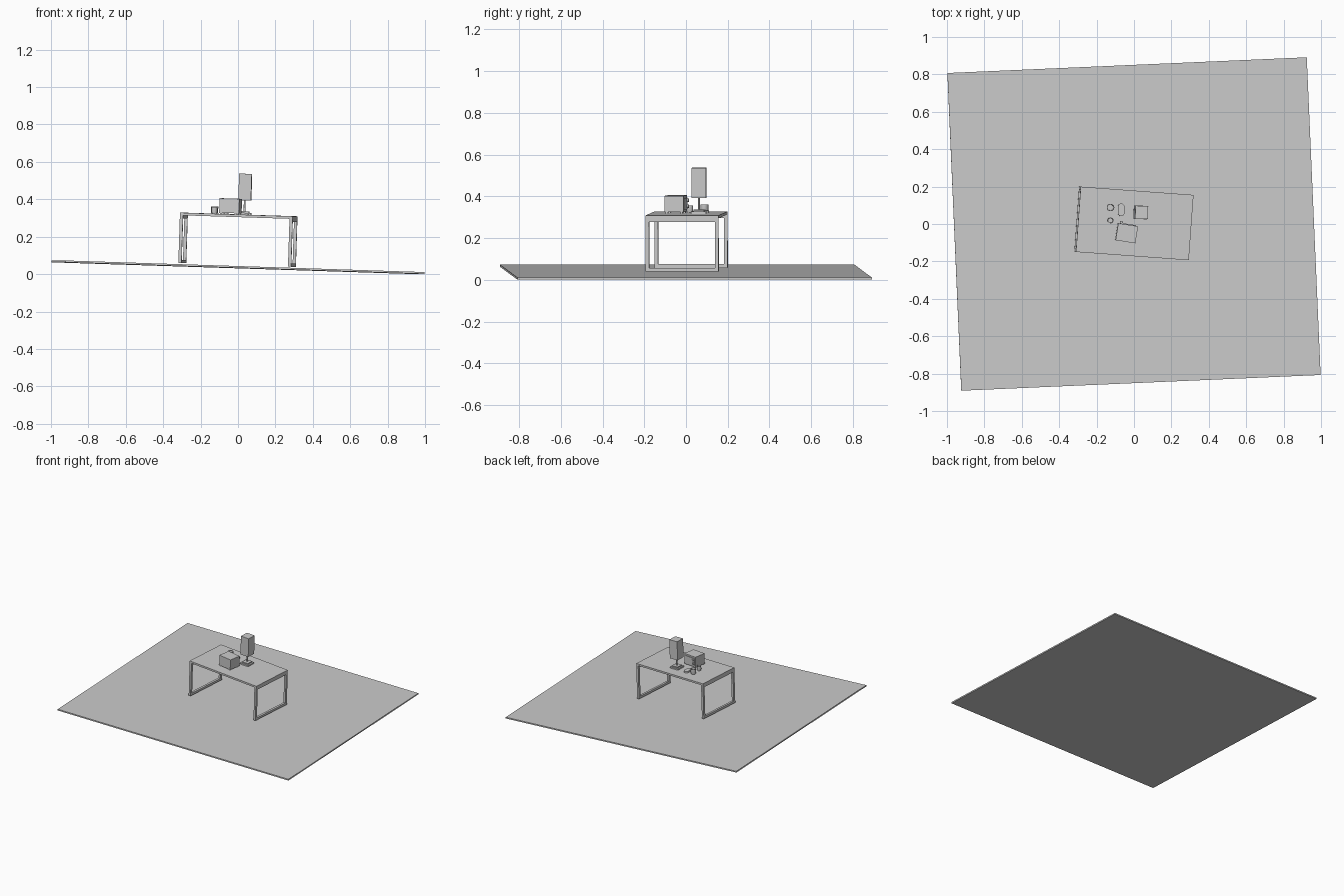
import bpy, bmesh, math
from mathutils import Matrix, Vector

if "Cube" in bpy.data.objects:
    bpy.data.objects.remove(bpy.data.objects["Cube"])

TILT = math.radians(1.85)


def frame(loc, yaw):
    """Tilted, turned local frame: everything leans the same way."""
    return (Matrix.Translation(loc) @ Matrix.Rotation(math.radians(yaw), 4, 'Z')
            @ Matrix.Rotation(TILT, 4, 'Y'))


def finish(name, bm, mat, smooth=False):
    bmesh.ops.recalc_face_normals(bm, faces=bm.faces)
    me = bpy.data.meshes.new(name)
    bm.to_mesh(me)
    bm.free()
    ob = bpy.data.objects.new(name, me)
    bpy.context.collection.objects.link(ob)
    ob.matrix_world = mat
    if smooth:
        bpy.context.view_layer.objects.active = ob
        ob.select_set(True)
        bpy.ops.object.shade_smooth_by_angle()
        ob.select_set(False)
    return ob


def add_box(bm, c, s):
    m = Matrix.Translation(c) @ Matrix.Diagonal((*s, 1))
    bmesh.ops.create_cube(bm, size=1, matrix=m)


def box(name, mat, c, s):
    bm = bmesh.new()
    add_box(bm, c, s)
    return finish(name, bm, mat)


def lathe(name, mat, profile, n=24):
    bm = bmesh.new()
    rings = []
    for r, z in profile:
        rings.append([bm.verts.new((r * math.cos(2 * math.pi * i / n),
                                    r * math.sin(2 * math.pi * i / n), z)) for i in range(n)])
    for a, b in zip(rings, rings[1:]):
        for i in range(n):
            j = (i + 1) % n
            bm.faces.new((a[i], a[j], b[j], b[i]))
    bm.faces.new(rings[0])
    bm.faces.new(rings[-1])
    return finish(name, bm, mat, True)


# Ground slab
G = frame((0, 0, 0.037), 2.5)
box("ground", G, (0, 0, 0), (1.924, 1.70, 0.01))

# Table: origin is the middle of the top surface
T = frame((0.004, 0.003, 0.319), -4.2)
W, D, H, B = 0.605, 0.35, 0.27, 0.017
box("table_top", T, (0, 0, -0.007), (W, D, 0.014))
for side, label in ((-1, "left"), (1, "right")):
    bm = bmesh.new()
    x = side * (W / 2 - B / 2)
    for s in (-1, 1):
        add_box(bm, (x, s * (D / 2 - B / 2), -(H + 0.014) / 2), (B, B, H - 0.014))
    for z in (-H + B / 2, -0.014 - B / 2):
        add_box(bm, (x, 0, z), (B, D - 2 * B, B))
    finish(label + "_leg_frame", bm, T)


def on_table(x, y, yaw):
    """Frame resting on the table at world x, y."""
    ax = T.to_3x3() @ Vector((0, 0, 1))
    o = T.translation
    z = o.z - (ax.x * (x - o.x) + ax.y * (y - o.y)) / ax.z
    return frame((x, y, z), yaw)


# Lamp with square shade
L = on_table(0.034, 0.062, -2)
box("lamp_base", L, (0, 0, 0.005), (0.072, 0.072, 0.010))
box("lamp_base_step", L, (0, 0, 0.014), (0.05, 0.05, 0.008))
lathe("lamp_pole", L, [(0.005, 0.01), (0.005, 0.085)], 12)
box("lamp_shade", L, (0, 0, 0.147), (0.068, 0.07, 0.143))

# Box-shaped appliance, its working side facing the back
K = on_table(-0.041, -0.049, -9)
box("appliance_body", K, (0, 0, 0.045), (0.107, 0.092, 0.078))
box("appliance_panel", K, (0, 0.047, 0.045), (0.085, 0.006, 0.055))
for i, z in enumerate((0.032, 0.06)):
    lathe("appliance_knob_%d" % i,
          K @ Matrix.Translation((-0.036, 0.046, z)) @ Matrix.Rotation(-math.pi / 2, 4, 'X'),
          [(0.008, 0), (0.008, 0.012)], 16)
bm = bmesh.new()
for sx in (-1, 1):
    for sy in (-1, 1):
        add_box(bm, (sx * 0.044, sy * 0.036, 0.003), (0.01, 0.01, 0.006))
finish("appliance_feet", bm, K)


# Cups
def cup(name, x, y, r, h):
    lathe(name, on_table(x, y, 0),
          [(r * 0.85, 0), (r, h * 0.3), (r, h), (r * 0.85, h), (r * 0.8, h * 0.15)])


cup("large_cup", -0.126, 0.088, 0.0195, 0.038)
cup("small_cup", -0.126, 0.019, 0.0155, 0.034)

# Low rounded tray, stadium outline
M = on_table(-0.069, 0.076, 0)
bm = bmesh.new()
r, half = 0.0175, 0.016
pts = []
for k in range(24):
    a = math.pi * (k % 12) / 11 + (math.pi if k >= 12 else 0)
    pts.append((r * math.cos(a), r * math.sin(a) + (half if k < 12 else -half), 0))
f = bm.faces.new([bm.verts.new(p) for p in pts])
ext = bmesh.ops.extrude_face_region(bm, geom=[f])
bmesh.ops.translate(bm, vec=(0, 0, 0.012),
                    verts=[v for v in ext["geom"] if isinstance(v, bmesh.types.BMVert)])
finish("small_tray", bm, M, True)
